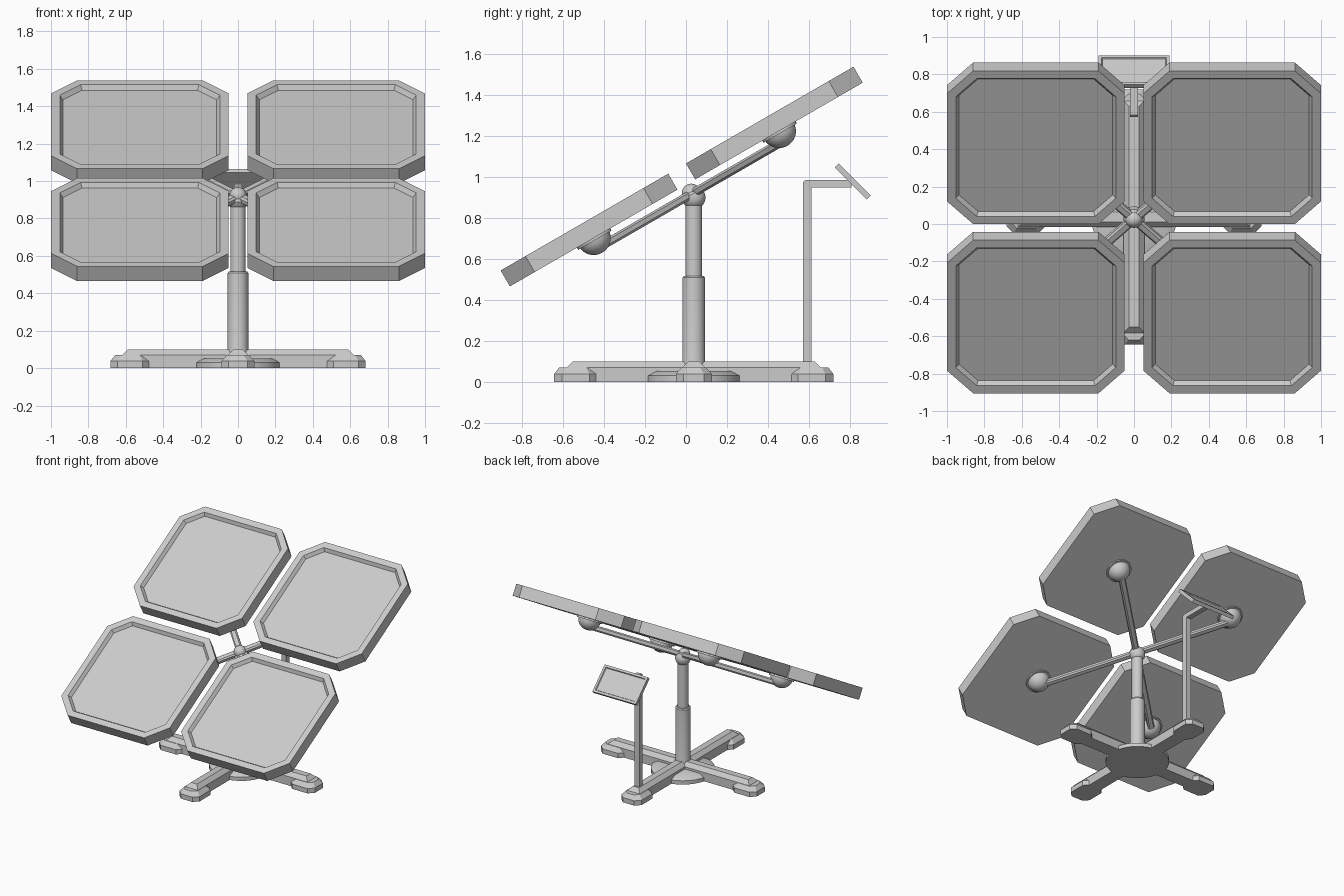
import bpy, bmesh, math
from mathutils import Matrix, Vector

if "Cube" in bpy.data.objects:
    bpy.data.objects.remove(bpy.data.objects["Cube"])

CY = 0.038                                   # y of the mast axis
BASE = Matrix.Translation((0, CY, 0))
TILT = Matrix.Translation((0, CY, 0.9)) @ Matrix.Rotation(math.radians(30), 4, 'X')


def finish(name, bm, matrix, smooth=False):
    bmesh.ops.recalc_face_normals(bm, faces=bm.faces)
    me = bpy.data.meshes.new(name)
    bm.to_mesh(me)
    bm.free()
    me.transform(matrix)
    ob = bpy.data.objects.new(name, me)
    bpy.context.collection.objects.link(ob)
    if smooth:
        bpy.ops.object.select_all(action='DESELECT')
        ob.select_set(True)
        bpy.context.view_layer.objects.active = ob
        bpy.ops.object.shade_smooth_by_angle(angle=math.radians(35))
    return ob


def octagon(hx, hy, c):
    return [(hx - c, -hy), (hx, -hy + c), (hx, hy - c), (hx - c, hy),
            (-hx + c, hy), (-hx, hy - c), (-hx, -hy + c), (-hx + c, -hy)]


def rect(hx, hy):
    return [(hx, -hy), (hx, hy), (-hx, hy), (-hx, -hy)]


def loft(name, rings, matrix):
    """Stack of matching outlines (points, z), capped at both ends."""
    bm = bmesh.new()
    loops = [[bm.verts.new((x, y, z)) for x, y in pts] for pts, z in rings]
    n = len(loops[0])
    for a, b in zip(loops, loops[1:]):
        for i in range(n):
            j = (i + 1) % n
            bm.faces.new((a[i], a[j], b[j], b[i]))
    bm.faces.new(loops[0][::-1])
    bm.faces.new(loops[-1])
    return finish(name, bm, matrix)


def lathe(name, profile, matrix, seg=32):
    """Revolve (radius, z) points about z."""
    bm = bmesh.new()
    vs = [bm.verts.new((r, 0, z)) for r, z in profile]
    es = [bm.edges.new(p) for p in zip(vs, vs[1:])]
    bmesh.ops.spin(bm, geom=vs + es, cent=(0, 0, 0), axis=(0, 0, 1),
                   angle=2 * math.pi, steps=seg)
    bmesh.ops.remove_doubles(bm, verts=bm.verts, dist=1e-5)
    return finish(name, bm, matrix, True)


def arc(r, a0, a1, n, z=0.0):
    pts = []
    for i in range(n + 1):
        a = math.radians(a0 + (a1 - a0) * i / n)
        pts.append((max(0, r * math.cos(a)), z + r * math.sin(a)))
    return pts


# Base: central disc and four legs with wider chamfered feet
lathe("base_disc", [(0, 0), (0.23, 0), (0.23, 0.03), (0.19, 0.052), (0, 0.052)], BASE)
for k in range(4):
    turn = BASE @ Matrix.Rotation(k * math.pi / 2, 4, 'Z')

    def leg_ring(end, hw):
        return [(0, -hw), (end, -hw), (end, hw), (0, hw)]
    loft(f"base_leg_{k}", [(leg_ring(0.62, 0.055), 0), (leg_ring(0.62, 0.055), 0.07),
                           (leg_ring(0.59, 0.026), 0.1)], turn)
    loft(f"foot_{k}", [(octagon(0.105, 0.088, 0.038), 0), (octagon(0.105, 0.088, 0.038), 0.038),
                       (octagon(0.08, 0.06, 0.03), 0.07)],
         turn @ Matrix.Translation((0.577, 0, 0)))

# Two-stage mast
lathe("lower_mast", [(0, 0.04), (0.07, 0.04), (0.055, 0.1), (0.055, 0.508),
                     (0.049, 0.516), (0, 0.516)], BASE)
lathe("upper_mast", [(0, 0.5), (0.041, 0.5), (0.041, 0.87), (0, 0.87)], BASE)

# Tilting hub: cup below, ball above
lathe("hub_cup", arc(0.057, -90, 0, 8) + [(0.057, 0.018), (0.045, 0.03), (0, 0.03)], TILT)
lathe("hub_ball", arc(0.046, -90, 90, 12, 0.025), TILT)

# Four arms, mounts and panels
PX, PU, HX, HU = 0.525, 0.5225, 0.475, 0.4725
for sx in (-1, 1):
    for su in (-1, 1):
        tag = ("front" if su < 0 else "back") + ("_left" if sx < 0 else "_right")
        spot = Matrix.Translation((sx * PX, su * PU, 0))
        length = math.hypot(PX, PU)
        d = Vector((sx * PX, su * PU, 0)).to_track_quat('Z', 'Y').to_matrix().to_4x4()
        bar = octagon(0.024, 0.021, 0.01)
        loft("arm_" + tag, [(bar, 0.02), (bar, length)],
             TILT @ Matrix.Translation((0, 0, 0.02)) @ d)
        lathe("panel_mount_" + tag, arc(0.083, -90, -8, 9) +
              [(0.094, -0.012), (0.094, 0.003), (0, 0.003)],
              TILT @ spot @ Matrix.Translation((0, 0, 0.073)))
        loft("panel_" + tag, [(octagon(HX, HU, 0.14), 0.073),
                              (octagon(HX, HU, 0.14), 0.163),
                              (octagon(HX - 0.047, HU - 0.047, 0.112), 0.163),
                              (octagon(HX - 0.064, HU - 0.064, 0.102), 0.138)], TILT @ spot)

# Console stand: bent square bar rising from the back foot
bm = bmesh.new()
side = [(0.572, 0.07), (0.572, 0.975), (0.582, 0.985), (0.808, 0.985),
        (0.808, 0.948), (0.614, 0.948), (0.614, 0.07)]
face = bm.faces.new([bm.verts.new((-0.021, y, z)) for y, z in side])
ext = bmesh.ops.extrude_face_region(bm, geom=[face])
bmesh.ops.translate(bm, vec=(0.042, 0, 0),
                    verts=[v for v in ext["geom"] if isinstance(v, bmesh.types.BMVert)])
finish("console_stand", bm, Matrix())

# Console screen, facing back and up, with a sunken display
SCREEN = Matrix.Translation((0, 0.8145, 0.978)) @ Matrix.Rotation(math.radians(-45), 4, 'X')
loft("console_screen", [(rect(0.19, 0.11), -0.0135), (rect(0.19, 0.11), 0.0135),
                        (rect(0.173, 0.093), 0.0135), (rect(0.169, 0.089), 0.006)], SCREEN)
